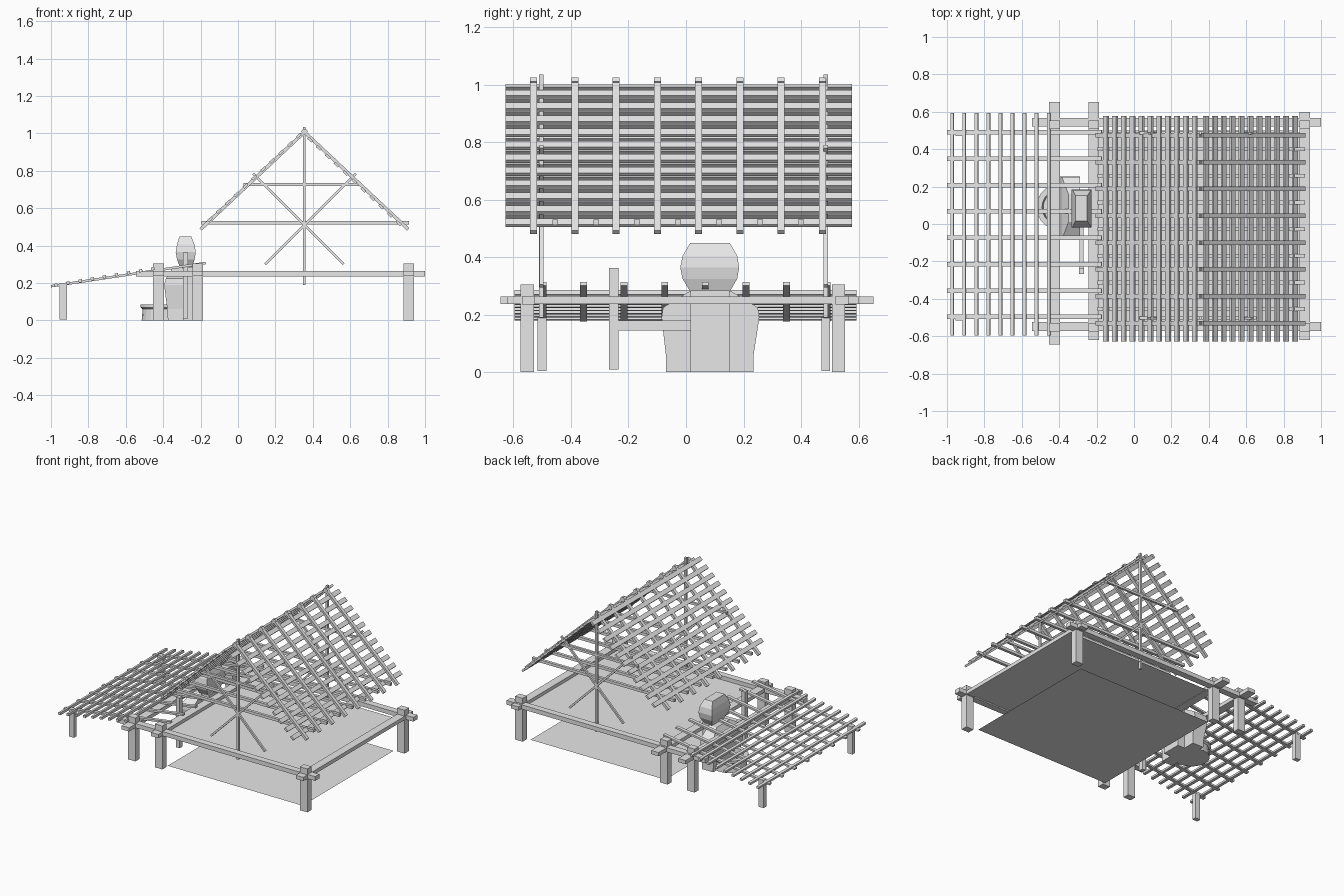
import bpy, bmesh, math
from mathutils import Vector, Matrix

if "Cube" in bpy.data.objects:
    bpy.data.objects.remove(bpy.data.objects["Cube"])

grey = bpy.data.materials.new("plain_grey")
grey.diffuse_color = (0.8, 0.8, 0.8, 1)
grey.use_nodes = True
grey.node_tree.nodes["Principled BSDF"].inputs["Base Color"].default_value = grey.diffuse_color


def finish(name, bm):
    me = bpy.data.meshes.new(name)
    bm.to_mesh(me)
    bm.free()
    me.materials.append(grey)
    ob = bpy.data.objects.new(name, me)
    bpy.context.collection.objects.link(ob)
    return ob


def box(name, x0, x1, y0, y1, z0, z1):
    bm = bmesh.new()
    m = Matrix.Translation(((x0 + x1) / 2, (y0 + y1) / 2, (z0 + z1) / 2))
    m = m @ Matrix.Diagonal((x1 - x0, y1 - y0, z1 - z0, 1))
    bmesh.ops.create_cube(bm, size=1, matrix=m)
    return finish(name, bm)


def bar(name, p, q, w, h):
    """Square timber from p to q, w wide across y and h thick."""
    p, q = Vector(p), Vector(q)
    d = q - p
    m = Matrix.Translation((p + q) / 2) @ d.to_track_quat('X', 'Z').to_matrix().to_4x4()
    m = m @ Matrix.Diagonal((d.length, w, h, 1))
    bm = bmesh.new()
    bmesh.ops.create_cube(bm, size=1, matrix=m)
    return finish(name, bm)


def loft(name, sections):
    """Stack of rectangles: (z, x0, x1, y0, y1)."""
    bm = bmesh.new()
    rings = [[bm.verts.new(c) for c in ((x0, y0, z), (x1, y0, z), (x1, y1, z), (x0, y1, z))]
             for z, x0, x1, y0, y1 in sections]
    for a, b in zip(rings, rings[1:]):
        for i in range(4):
            j = (i + 1) % 4
            bm.faces.new((a[i], a[j], b[j], b[i]))
    bm.faces.new(rings[0][::-1])
    bm.faces.new(rings[-1])
    return finish(name, bm)


def sheet(name, x0, x1, y0, y1, z):
    bm = bmesh.new()
    bm.faces.new([bm.verts.new(c) for c in ((x0, y0, z), (x1, y0, z), (x1, y1, z), (x0, y1, z))])
    return finish(name, bm)


# Floors: ground sheet and raised deck
sheet("ground_floor", -0.19, 0.86, -0.51, 0.50, 0.0)
sheet("upper_floor", -0.20, 0.89, -0.52, 0.49, 0.24)

# Corner posts and the crossing frame beams
for x in (-0.425, -0.215, 0.913):
    for y in (-0.552, 0.53):
        box("frame_post", x - 0.029, x + 0.029, y - 0.023, y + 0.023, 0, 0.305)
for y in (-0.548, 0.543):
    box("long_beam", -0.545, 1.0, y - 0.023, y + 0.023, 0.235, 0.265)
for x, y0, y1 in ((-0.425, -0.645, 0.652), (-0.215, -0.62, 0.652), (0.913, -0.62, 0.60)):
    box("cross_beam", x - 0.029, x + 0.029, y0, y1, 0.237, 0.263)

# Main roof: rafters and battens on both slopes
RX = 0.355
for s in (-1, 1):
    for i in range(8):
        y = -0.53 + i * 0.1435
        bar("roof_rafter", (RX + s * 0.555, y, 0.487), (RX - s * 0.012, y, 1.018), 0.024, 0.018)
    for i in range(11):
        t = i / 10
        x, z = RX + s * (0.505 - 0.475 * t), 0.53 + 0.447 * t
        ob = bar("roof_batten", (x - 0.011, -0.025, z - s * -0.0), (x + 0.011, -0.025, z - s * 0.0205), 1.205, 0.014)
# Horizontal ties between the rafters
for i in range(7):
    y = -0.455 + i * 0.1425
    bar("roof_tie", (-0.195, y, 0.521), (0.913, y, 0.521), 0.02, 0.019)

# Gable trusses: king post, collar, crossed braces
for y in (-0.503, 0.486):
    box("king_post", RX - 0.007, RX + 0.007, y - 0.008, y + 0.008, 0.19, 1.035)
    bar("gable_collar", (0.03, y, 0.728), (0.655, y, 0.728), 0.016, 0.016)
    for s in (-1, 1):
        bar("gable_brace", (RX - s * 0.21, y, 0.30), (RX + s * 0.275, y, 0.785), 0.014, 0.013)

# Lean-to roof on the left
def lean_z(x):
    return 0.183 + (x + 1) * 0.15

for i in range(8):
    y = -0.497 + i * 0.141
    bar("lean_rafter", (-1.0, y, lean_z(-1.0)), (-0.172, y, lean_z(-0.172)), 0.024, 0.013)
for i in range(9):
    x = -0.972 + i * 0.0645
    z = lean_z(x) + 0.002 + i * 0.0012
    bar("lean_batten", (x - 0.009, -0.002, z - 0.0015), (x + 0.009, -0.002, z + 0.0015), 1.19, 0.016)
for y in (-0.501, 0.486):
    box("lean_post", -0.955, -0.915, y - 0.015, y + 0.015, 0.005, 0.2)

# Furnace: hearth body, flue and bulging chimney pot
loft("hearth_body", [(0, -0.375, -0.29, -0.07, 0.235), (0.06, -0.378, -0.29, -0.07, 0.235),
                     (0.19, -0.395, -0.29, -0.085, 0.255), (0.225, -0.385, -0.29, -0.08, 0.25),
                     (0.28, -0.35, -0.29, 0.01, 0.16)])
box("flue", -0.31, -0.235, 0.015, 0.152, 0, 0.285)
loft("chimney_pot", [(0.28, -0.308, -0.248, 0.015, 0.152), (0.325, -0.326, -0.232, -0.012, 0.178),
                     (0.365, -0.333, -0.226, -0.02, 0.185), (0.405, -0.326, -0.232, -0.012, 0.178),
                     (0.45, -0.313, -0.25, 0.015, 0.152)])

# Round basin in front of the hearth
bm = bmesh.new()
profile = [(0, 0.0), (0.115, 0.0), (0.11, 0.06), (0.122, 0.07), (0.122, 0.085), (0.092, 0.085), (0.085, 0.02), (0, 0.02)]
pv = [bm.verts.new((r, 0, z)) for r, z in profile]
pe = [bm.edges.new(e) for e in zip(pv, pv[1:])]
bmesh.ops.spin(bm, geom=pv + pe, cent=(0, 0, 0), axis=(0, 0, 1), angle=math.tau, steps=20)
bmesh.ops.remove_doubles(bm, verts=bm.verts, dist=1e-4)
bmesh.ops.recalc_face_normals(bm, faces=bm.faces)
basin = finish("basin", bm)
basin.location = (-0.40, 0.09, 0)

# Side lever beside the furnace
box("lever_arm", -0.292, -0.27, -0.24, 0.02, 0.145, 0.18)
box("lever_post", -0.295, -0.267, -0.268, -0.235, 0.01, 0.362)
